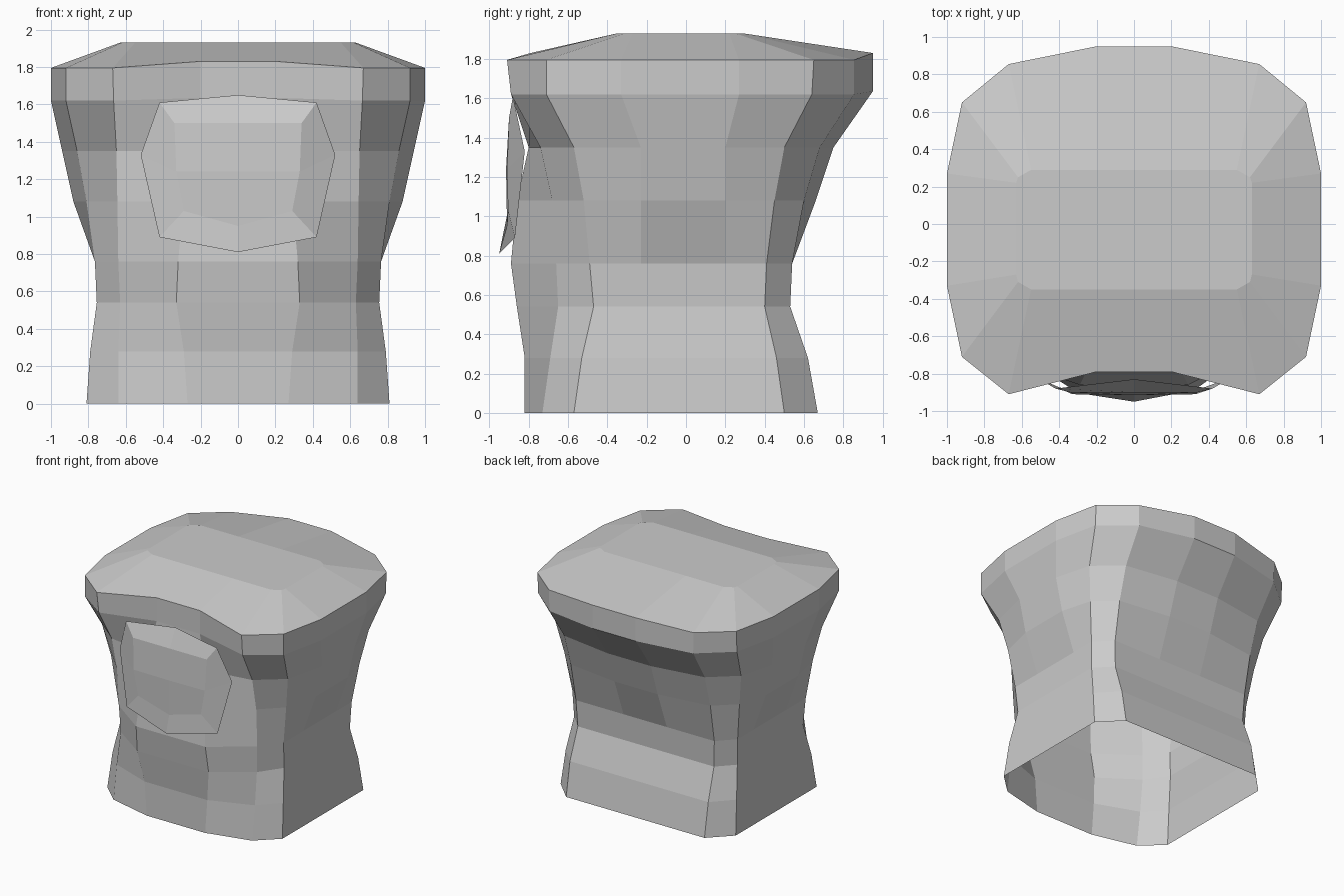
import bpy, bmesh


def make_object(name, bm):
    bmesh.ops.remove_doubles(bm, verts=bm.verts, dist=0.0005)
    bmesh.ops.recalc_face_normals(bm, faces=bm.faces)
    me = bpy.data.meshes.new(name)
    bm.to_mesh(me)
    bm.free()
    ob = bpy.data.objects.new(name, me)
    bpy.context.collection.objects.link(ob)
    return ob


def mirror_ring(half):
    # right half listed back to front, then its mirror front to back
    return half + [(-x, y, z) for x, y, z in reversed(half)]


def bridge(bm, a, b):
    n = len(a)
    for i in range(n):
        j = (i + 1) % n
        bm.faces.new((a[i], a[j], b[j], b[i]))


# Torso levels: z, side x, shoulder x, corner x, shoulder y back/front,
# corner y back/front, centre y back/front, front panel x, centre lift
LEVELS = [
    (0.00, 0.81, 0.81, 0.64, 0.50, -0.57, 0.67, -0.73, 0.67, -0.82, 0.27, 0),
    (0.28, 0.79, 0.79, 0.64, 0.46, -0.53, 0.62, -0.69, 0.62, -0.82, 0.29, 0),
    (0.54, 0.755, 0.755, 0.63, 0.40, -0.47, 0.53, -0.65, 0.53, -0.86, 0.33, 0),
    (0.76, 0.765, 0.765, 0.64, 0.41, -0.49, 0.54, -0.66, 0.54, -0.89, 0.32, 0),
    (1.08, 0.88, 0.81, 0.645, 0.45, -0.52, 0.60, -0.68, 0.66, -0.86, 0.29, 0),
    (1.35, 0.94, 0.86, 0.65, 0.50, -0.57, 0.68, -0.74, 0.75, -0.80, 0.26, 0),
    (1.62, 1.00, 0.92, 0.665, 0.64, -0.71, 0.855, -0.89, 0.95, -0.79, 0.20, 0.015),
    (1.795, 1.00, 0.92, 0.67, 0.65, -0.71, 0.855, -0.91, 0.95, -0.79, 0.20, 0.035),
]

bm = bmesh.new()
rings = []
for z, w, s, c, sb, sf, cb, cf, mb, mf, fx, lift in LEVELS:
    upper = z > 1.5
    yb, yf = (0.27, -0.33) if upper else (0.20, -0.23)
    bx = 0.20
    half = [(bx, mb, z + lift), (c, cb, z), (s, sb, z), (w, yb, z),
            (w, yf, z), (s, sf, z), (c, cf, z), (fx, mf, z + lift)]
    rings.append([bm.verts.new(p) for p in mirror_ring(half)])

# Flat plateau on top
top = [(0.2, 0.29), (0.55, 0.29), (0.62, 0.25), (0.63, 0.22),
       (0.63, -0.27), (0.62, -0.31), (0.55, -0.35), (0.2, -0.35)]
rings.append([bm.verts.new(p) for p in mirror_ring([(x, y, 1.93) for x, y in top])])
for a, b in zip(rings, rings[1:]):
    bridge(bm, a, b)
bm.faces.new(rings[-1])
make_object("torso_shell", bm)

# Chest plate: thin faceted octagonal shield, right half then mirrored
outer = [(0, -0.83, 1.65), (0.42, -0.88, 1.61), (0.52, -0.82, 1.33),
         (0.42, -0.87, 0.89), (0, -0.95, 0.81)]
inner = [(0, -0.90, 1.50), (0.34, -0.90, 1.50), (0.33, -0.91, 1.24),
         (0.29, -0.905, 1.03), (0, -0.91, 0.95)]
bm = bmesh.new()
loops = []
for half in (outer, inner):
    full = half + [(-x, y, z) for x, y, z in reversed(half[1:-1])]
    loops.append([bm.verts.new(p) for p in full])
bridge(bm, *loops)
centre = bm.verts.new((0, -0.915, 1.24))
i = loops[1]
for quad in ((0, 1, 2), (2, 3, 4), (4, 5, 6), (6, 7, 0)):
    bm.faces.new([centre] + [i[k] for k in quad])
make_object("chest_plate", bm)
